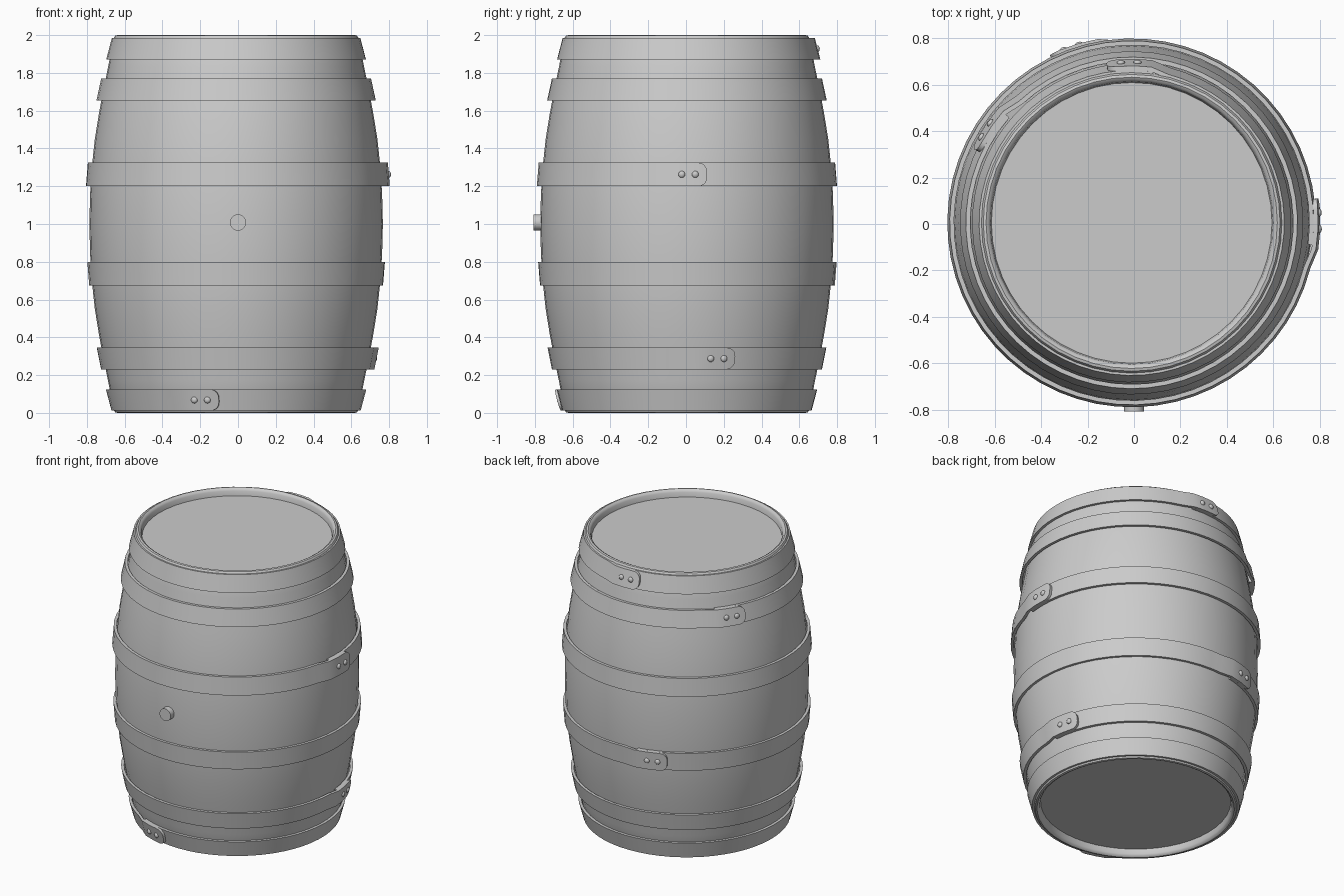
import bpy, bmesh, math
from mathutils import Vector, Matrix

if "Cube" in bpy.data.objects:
    bpy.data.objects.remove(bpy.data.objects["Cube"])

CX, CY = -0.01, 0.005      # barrel axis
THICK = 0.019              # hoop metal thickness


def finish(name, bm, angle=35):
    bmesh.ops.recalc_face_normals(bm, faces=bm.faces)
    mesh = bpy.data.meshes.new(name)
    bm.to_mesh(mesh)
    bm.free()
    ob = bpy.data.objects.new(name, mesh)
    bpy.context.collection.objects.link(ob)
    bpy.ops.object.select_all(action='DESELECT')
    ob.select_set(True)
    bpy.context.view_layer.objects.active = ob
    bpy.ops.object.shade_smooth_by_angle(angle=math.radians(angle))
    return ob


def polar(r, a, z):
    return Vector((CX + r * math.cos(a), CY + r * math.sin(a), z))


def lathe(name, profile, n):
    """Revolve (radius, z) points and close both ends with a flat disc."""
    bm = bmesh.new()
    rings = [[bm.verts.new(polar(r, 2 * math.pi * i / n, z)) for i in range(n)]
             for r, z in profile]
    for a, b in zip(rings, rings[1:]):
        for i in range(n):
            j = (i + 1) % n
            bm.faces.new((a[i], a[j], b[j], b[i]))
    bm.faces.new(rings[0][::-1])
    bm.faces.new(rings[-1])
    return finish(name, bm)


def hoop(name, z0, r0, z1, r1, end_deg):
    """Flat metal band whose rounded, raised end overlaps its own start."""
    end = math.radians(end_deg)
    r_mid, h = (r0 + r1) / 2, z1 - z0
    lap = 0.20 / r_mid
    start = end - 2 * math.pi - lap
    corner = 0.045
    tip = corner / r_mid
    n = 60
    angles = [start + (end - tip - start) * i / n for i in range(n + 1)]
    angles += [end - tip + tip * math.sin(math.pi / 2 * k / 5) for k in range(1, 6)]
    bm = bmesh.new()
    cols = []
    for a in angles:
        # lift the band over its start
        s = min(max((a - (end - lap - 0.12)) / 0.12, 0), 1)
        lift = THICK * s * s * (3 - 2 * s)
        # round off the corners of the tongue
        u = min(max((a - (end - tip)) / tip, 0), 1)
        cut = corner * (1 - math.sqrt(max(0, 1 - u * u))) / h
        pts = []
        for f, inset in ((cut, THICK), (1 - cut, THICK), (1 - cut, 0), (cut, 0)):
            r = r0 + (r1 - r0) * f + lift - inset
            pts.append(bm.verts.new(polar(r, a, z0 + h * f)))
        cols.append(pts)
    for a, b in zip(cols, cols[1:]):
        for k in range(4):
            m = (k + 1) % 4
            bm.faces.new((a[k], a[m], b[m], b[k]))
    bm.faces.new(cols[0])
    bm.faces.new(cols[-1][::-1])
    finish(name, bm)

    # two rivets through the overlap
    bm = bmesh.new()
    for d in (0.06, 0.13):
        a = end - d / r_mid
        mat = (Matrix.Translation(polar(r_mid + THICK - 0.001, a, (z0 + z1) / 2))
               @ Matrix.Rotation(a, 4, 'Z') @ Matrix.Diagonal((0.7, 1, 1, 1)))
        bmesh.ops.create_uvsphere(bm, u_segments=12, v_segments=8, radius=0.018, matrix=mat)
    finish(name + "_rivets", bm, 60)


# staves with rounded rims and recessed lids
half = [(0.605, 0.05), (0.61, 0.018), (0.617, 0.006), (0.628, 0.0), (0.64, 0.003),
        (0.648, 0.015), (0.678, 0.17), (0.705, 0.30), (0.727, 0.42), (0.748, 0.55),
        (0.763, 0.69), (0.773, 0.84)]
profile = half + [(0.777, 1.0)] + [(r, 2 - z) for r, z in reversed(half)]
lathe("barrel_body", profile, 48)

# metal hoops
for i, spec in enumerate([
        (0.012, 0.660, 0.125, 0.690, 262.4),
        (0.230, 0.715, 0.345, 0.738, 20),
        (0.675, 0.778, 0.800, 0.788, 116),
        (1.200, 0.795, 1.325, 0.785, 7.5),
        (1.655, 0.740, 1.770, 0.715, 155),
        (1.870, 0.688, 1.985, 0.658, 99)]):
    hoop(f"hoop_{i + 1}", *spec)

# bung in the front
bm = bmesh.new()
bmesh.ops.create_cone(bm, cap_ends=True, segments=24, radius1=0.043, radius2=0.043, depth=0.07,
                      matrix=Matrix.Translation((0, -0.773, 1.008)) @ Matrix.Rotation(math.pi / 2, 4, 'X'))
finish("bung", bm)
